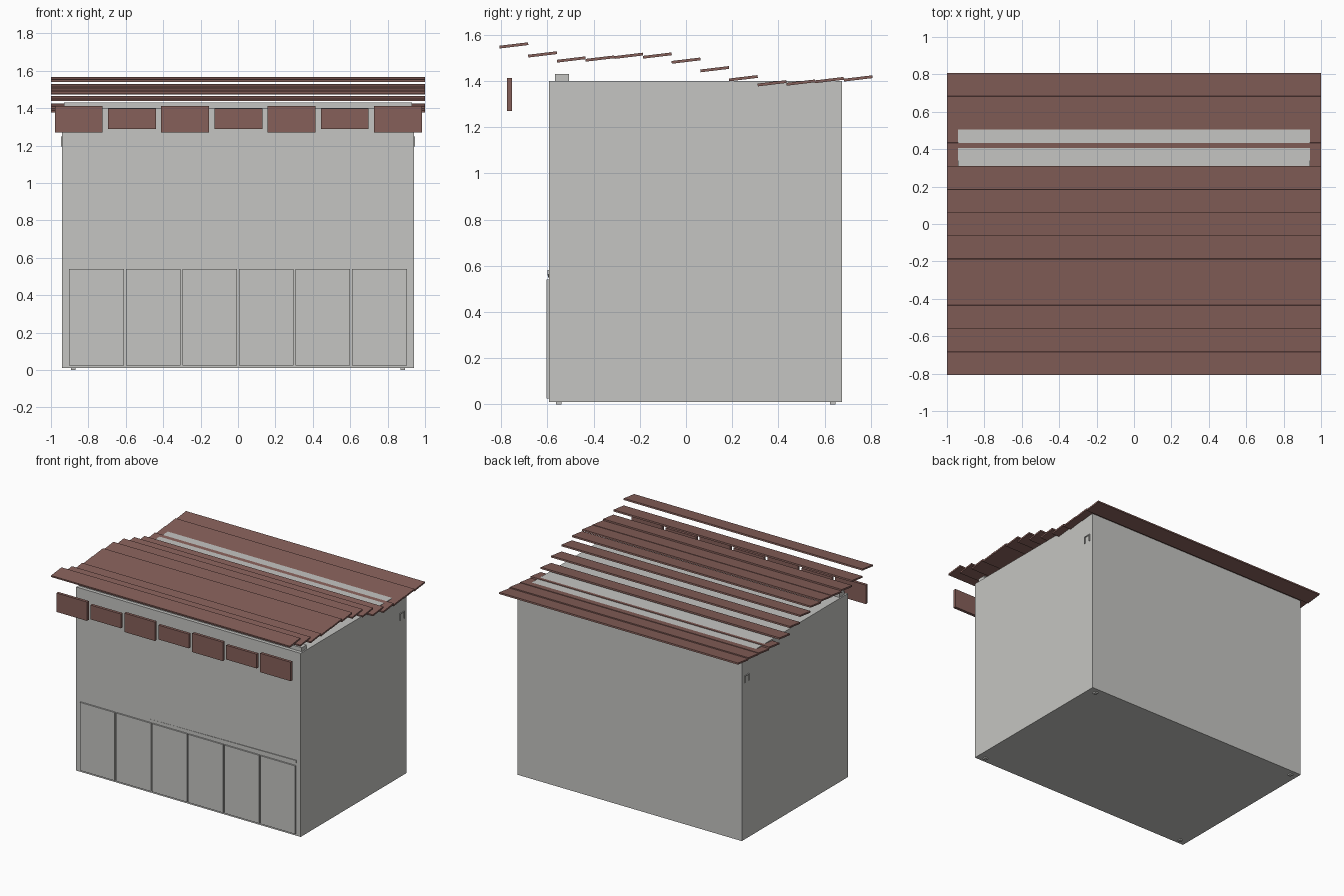
import bpy, bmesh, math
from mathutils import Matrix, Vector

if "Cube" in bpy.data.objects:
    bpy.data.objects.remove(bpy.data.objects["Cube"])


def material(name, rgb):
    m = bpy.data.materials.new(name)
    m.diffuse_color = (*rgb, 1)
    m.use_nodes = True
    m.node_tree.nodes["Principled BSDF"].inputs["Base Color"].default_value = m.diffuse_color
    return m


GREY = material("pale grey", (0.56, 0.56, 0.54))
BROWN = material("red brown", (0.24, 0.117, 0.102))


def box(name, x, y, z, mat, tilt_x=0.0, move=None):
    """Box from (min, max) ranges, optionally tilted about its own centre."""
    lo, hi = Vector((x[0], y[0], z[0])), Vector((x[1], y[1], z[1]))
    bm = bmesh.new()
    bmesh.ops.create_cube(bm, size=1)
    bmesh.ops.scale(bm, vec=hi - lo, verts=bm.verts)
    bmesh.ops.rotate(bm, matrix=Matrix.Rotation(tilt_x, 3, 'X'), verts=bm.verts)
    bmesh.ops.translate(bm, vec=(lo + hi) / 2, verts=bm.verts)
    if move:
        for v in bm.verts:
            v.co += Vector(move(v.co))
    me = bpy.data.meshes.new(name)
    bm.to_mesh(me)
    bm.free()
    me.materials.append(mat)
    ob = bpy.data.objects.new(name, me)
    bpy.context.collection.objects.link(ob)
    return ob


# Main block and the low rail on its front top edge
box("walls", (-0.94, 0.94), (-0.593, 0.675), (0.01, 1.40), GREY)
box("roof_rail", (-0.93, 0.93), (-0.567, -0.507), (1.39, 1.43), GREY)

# Overlapping roof planks: centre heights follow a wavy line front to back
heights = [1.554, 1.515, 1.493, 1.497, 1.509, 1.510, 1.488,
           1.451, 1.412, 1.390, 1.393, 1.404, 1.411]
pitch = 1.614 / len(heights)
for i, h in enumerate(heights):
    y = -0.807 + pitch * (i + 0.5)
    box(f"roof_plank_{i + 1}", (-1, 1), (y - 0.0625, y + 0.0625),
        (h - 0.006, h + 0.006), BROWN, tilt_x=math.atan2(0.015, 0.125))

# Hanging front boards, alternating tall and short
for i in range(7):
    x = (i - 3) * 0.2845 + 0.002
    z = (1.27, 1.413) if i % 2 == 0 else (1.29, 1.398)
    box(f"fascia_board_{i + 1}", (x - 0.128, x + 0.128), (-0.774, -0.752), z, BROWN)

# Row of six front panels
for i in range(6):
    x = (i - 2.5) * 0.3025
    box(f"door_panel_{i + 1}", (x - 0.146, x + 0.146), (-0.604, -0.585), (0.025, 0.541), GREY)

# Slightly skewed header strip that emerges from the wall toward the right
box("door_header", (-0.42, 0.905), (-0.600, -0.580), (0.552, 0.572), GREY,
    move=lambda c: (0, 0.007 if c.x < 0 else 0, -0.008 if c.x < 0 else 0.010))

# Open brackets on both sides near the back, and small feet
for s, side in ((-1, "left"), (1, "right")):
    x = sorted((s * 0.93, s * 0.946))
    box(f"bracket_top_{side}", x, (0.59, 0.645), (1.243, 1.249), GREY)
    for n, y in (("front", 0.59), ("back", 0.639)):
        box(f"bracket_{n}_{side}", x, (y, y + 0.006), (1.196, 1.245), GREY)
    for n, y in (("front", -0.55), ("back", 0.635)):
        fx = s * 0.88
        box(f"foot_{n}_{side}", (fx - 0.012, fx + 0.012), (y - 0.012, y + 0.012),
            (0, 0.02), GREY)
